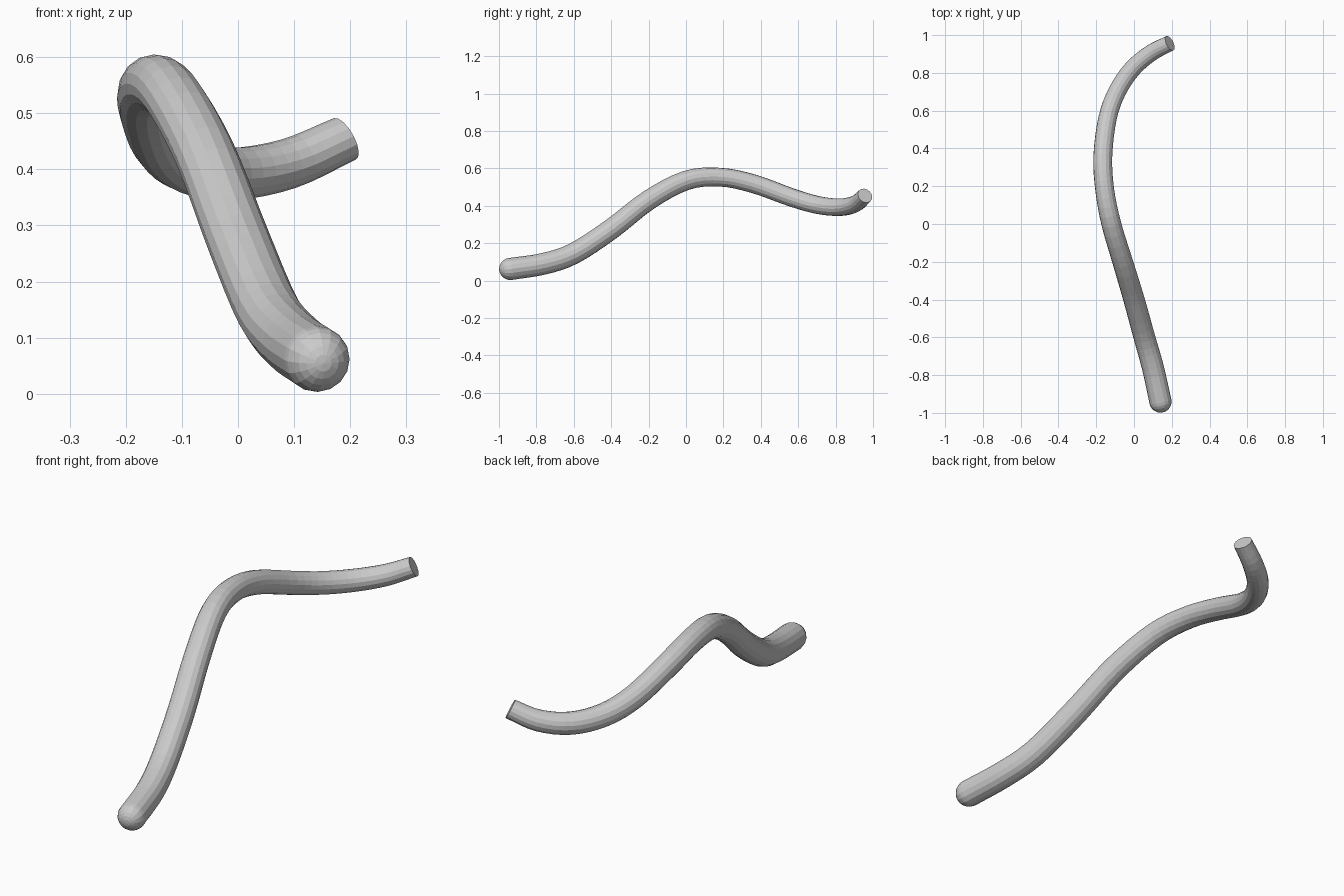
import bpy, bmesh
from math import sin, cos, pi
from mathutils import Vector

cube = bpy.data.objects.get("Cube")
if cube:
    bpy.data.objects.remove(cube)

SIDES = 16
STEPS = 4

# Centre line of the rod: x, y, z, radius
PATH = [
    (0.14, -0.94, 0.062, 0.059), (0.10, -0.76, 0.09, 0.058),
    (0.055, -0.60, 0.145, 0.057), (0.0, -0.40, 0.275, 0.056),
    (-0.06, -0.20, 0.43, 0.054), (-0.12, 0.0, 0.535, 0.052),
    (-0.155, 0.18, 0.553, 0.05), (-0.165, 0.36, 0.518, 0.05),
    (-0.14, 0.56, 0.446, 0.049), (-0.09, 0.70, 0.405, 0.048),
    (-0.01, 0.82, 0.392, 0.047), (0.09, 0.905, 0.41, 0.045),
    (0.19, 0.957, 0.454, 0.042),
]


def spline(points):
    """Smooth curve through all the points."""
    p = [Vector(q) for q in points]
    p = [2 * p[0] - p[1]] + p + [2 * p[-1] - p[-2]]
    out = []
    for a, b, c, d in zip(p, p[1:], p[2:], p[3:]):
        for i in range(STEPS):
            t = i / STEPS
            out.append(0.5 * (2 * b + (c - a) * t + (2 * a - 5 * b + 4 * c - d) * t**2
                              + (3 * b - a - 3 * c + d) * t**3))
    return out + [p[-2]]


samples = spline(PATH)
centres = [s.to_3d() for s in samples]
radii = [s.w for s in samples]
last = len(centres) - 1
tangents = [(centres[min(i + 1, last)] - centres[max(i - 1, 0)]).normalized()
            for i in range(last + 1)]
# The cut end tips upward with the bend
tangents[-1] = Vector((0.8, 0.4, 0.45)).normalized()

# Rounded front end: rings shrinking towards the tip
rings = []
for k in range(1, 6):
    a = k / 6 * pi / 2
    rings.append((centres[0] - tangents[0] * radii[0] * cos(a), tangents[0], radii[0] * sin(a)))
rings += zip(centres, tangents, radii)

# Sweep the rod, carrying the ring frame along to avoid twisting
bm = bmesh.new()
side = Vector((1, 0, 0))
loops = []
for centre, tangent, radius in rings:
    side = (side - tangent * side.dot(tangent)).normalized()
    up = tangent.cross(side)
    loops.append([bm.verts.new(centre + radius * (side * cos(2 * pi * j / SIDES)
                                                  + up * sin(2 * pi * j / SIDES)))
                  for j in range(SIDES)])
for lower, upper in zip(loops, loops[1:]):
    for j in range(SIDES):
        n = (j + 1) % SIDES
        bm.faces.new((lower[j], lower[n], upper[n], upper[j]))

# Closed rounded tip and flat cut end
tip = bm.verts.new(centres[0] - tangents[0] * radii[0])
for j in range(SIDES):
    bm.faces.new((tip, loops[0][(j + 1) % SIDES], loops[0][j]))
bm.faces.new(loops[-1])
bmesh.ops.recalc_face_normals(bm, faces=bm.faces)

mesh = bpy.data.meshes.new("curved_rod")
bm.to_mesh(mesh)
bm.free()
rod = bpy.data.objects.new("curved_rod", mesh)
bpy.context.collection.objects.link(rod)

# Plain grey finish
grey = bpy.data.materials.new("light_grey")
grey.use_nodes = True
colour = (0.6, 0.6, 0.6, 1)
grey.diffuse_color = colour
grey.node_tree.nodes["Principled BSDF"].inputs["Base Color"].default_value = colour
mesh.materials.append(grey)
